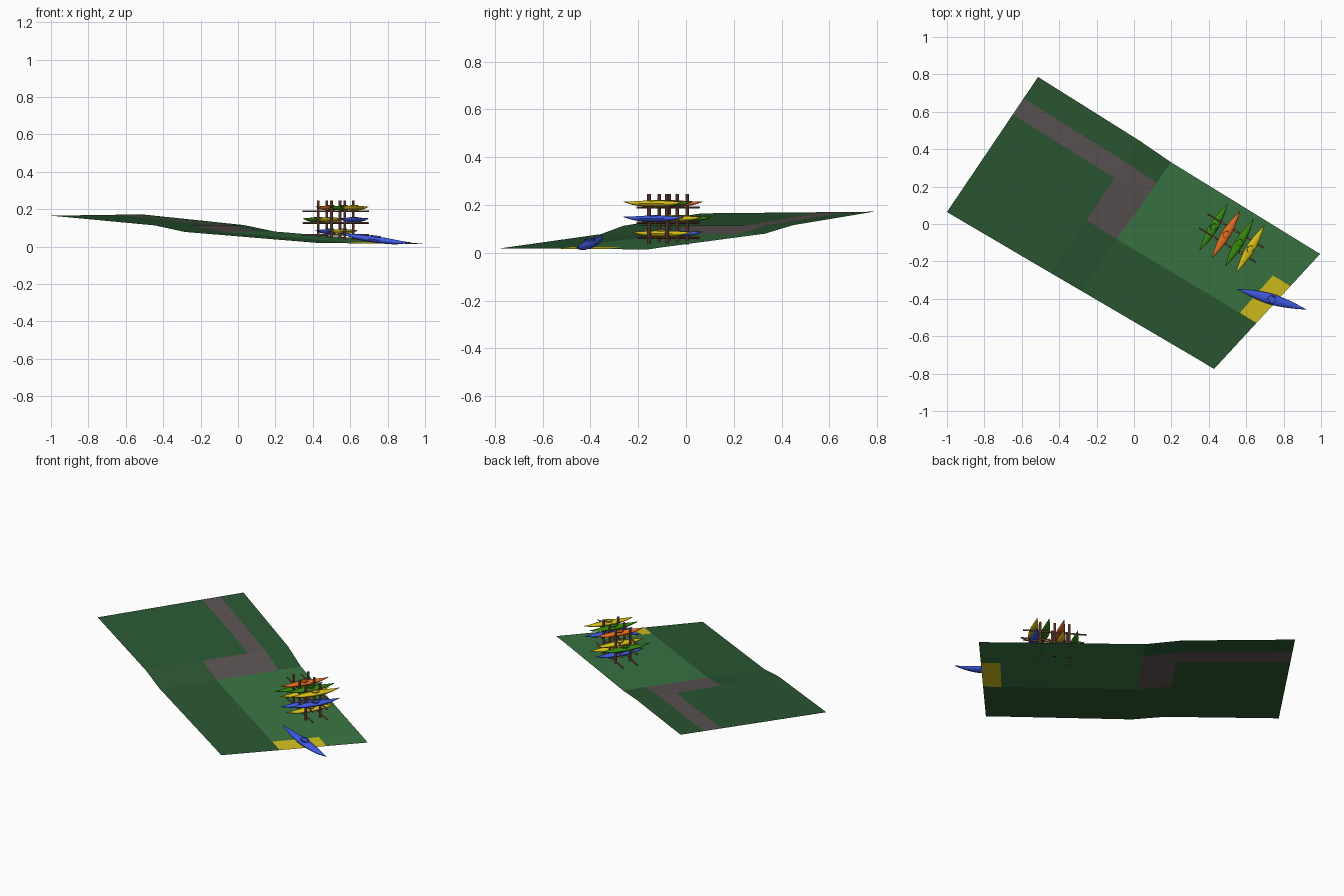
import bpy, math
from mathutils import Vector, Matrix

if "Cube" in bpy.data.objects:
    bpy.data.objects.remove(bpy.data.objects["Cube"])


def material(name, rgb):
    m = bpy.data.materials.new(name)
    m.diffuse_color = [(c / 255) ** 2.2 for c in rgb] + [1]
    m.use_nodes = True
    m.node_tree.nodes["Principled BSDF"].inputs["Base Color"].default_value = m.diffuse_color
    return m


MATS = {n: material(n, c) for n, c in {
    "grass": (47, 88, 53), "lawn": (60, 115, 68), "path": (92, 84, 84),
    "sand": (208, 188, 35), "wood": (140, 95, 78), "blue": (65, 90, 225),
    "yellow": (215, 190, 30), "orange": (228, 110, 38), "green": (58, 135, 24)}.items()}


def mesh_object(name, verts, faces, mats):
    me = bpy.data.meshes.new(name)
    me.from_pydata(verts, [], faces)
    for m in mats:
        me.materials.append(MATS[m])
    ob = bpy.data.objects.new(name, me)
    bpy.context.collection.objects.link(ob)
    return ob


# Sloping ground sheet: columns run from the near edge to the far edge
columns = [((-1, .064, .165), (-.513, .786, .172)),
           ((-.445, -.262, .113), (.03, .445, .115)),
           ((-.284, -.356, .078), (.198, .33, .08)),
           ((.345, -.725, .026), (.897, -.10, .023)),
           ((.428, -.775, .019), (.995, -.16, .014))]
rows = [0, .4, .72, .84, 1]
zones = [[0, 0, 2, 0], [0, 2, 2, 0], [0, 1, 1, 1], [0, 3, 1, 1]]
verts = [Vector(a).lerp(Vector(b), v) for a, b in columns for v in rows]
faces = [(c * 5 + r, c * 5 + r + 5, c * 5 + r + 6, c * 5 + r + 1)
         for c in range(4) for r in range(4)]
ground = mesh_object("ground", verts, faces, ["grass", "lawn", "path", "sand"])
for i, p in enumerate(ground.data.polygons):
    p.material_index = zones[i // 4][i % 4]


def rod(name, a, b, radius):
    a, b = Vector(a), Vector(b)
    bpy.ops.mesh.primitive_cylinder_add(vertices=10, radius=radius,
                                        depth=(b - a).length, location=(a + b) / 2)
    ob = bpy.context.object
    ob.name = name
    ob.rotation_euler = (b - a).to_track_quat('Z', 'Y').to_euler()
    ob.data.materials.append(MATS["wood"])
    bpy.ops.object.shade_smooth_by_angle()


# Rack directions: along the rack, and along the boats
along = Vector((.857, -.515, 0))
across = Vector((.515, .857, 0))
centre = Vector((.5225, -.075, 0))
UP = Vector((0, 0, 1))
LEVELS = [.063, .126, .189]

# Storage rack: two rows of three posts with three cross bars each
for side in (-1, 1):
    row = centre + across * side * .044
    for k in (-1, 0, 1):
        foot = row + along * k * .082
        rod("rack_post", foot + UP * .035, foot + UP * .247, .0075)
    for z in LEVELS:
        rod("rack_bar", row - along * .178 + UP * z, row + along * .178 + UP * z, .0045)


def kayak(name, start, end, half_width, height, colour):
    """Pointed hull lofted from oval rings, with a cockpit rim and well."""
    start, end = Vector(start), Vector(end)
    length = (end - start).length
    n, rings = 14, 17
    vs, fs = [], []
    for i in range(rings):
        t = -1 + 2 * i / (rings - 1)
        w = half_width * max(1 - abs(t) ** 1.7, .04)
        h = height / 2 * max(1 - abs(t) ** 2.4, .12)
        lift = height * .3 * t ** 4
        for j in range(n):
            a = 2 * math.pi * j / n
            vs.append((t * length / 2, w * math.cos(a), h * math.sin(a) + lift))
    for i in range(rings - 1):
        for j in range(n):
            k = (j + 1) % n
            fs.append((i * n + j, i * n + k, (i + 1) * n + k, (i + 1) * n + j))
    fs += [tuple(range(n))[::-1], tuple(range((rings - 1) * n, rings * n))]
    # Cockpit: outer wall, rim and sunken seat floor
    m = 20
    base = len(vs)
    profile = [(1, .3), (1.06, .6), (.86, .6), (.8, .46), (0.01, .46)]
    for r, z in profile:
        for j in range(m):
            a = 2 * math.pi * j / m
            vs.append((half_width * .95 * r * math.cos(a), half_width * .7 * r * math.sin(a), height * z))
    for i in range(len(profile) - 1):
        for j in range(m):
            k = (j + 1) % m
            fs.append((base + i * m + j, base + i * m + k,
                       base + (i + 1) * m + k, base + (i + 1) * m + j))
    ob = mesh_object(name, vs, fs, [colour])
    x = (end - start).normalized()
    y = UP.cross(x).normalized()
    rot = Matrix((x, y, x.cross(y))).transposed().to_4x4()
    ob.matrix_world = Matrix.Translation((start + end) / 2) @ rot
    bpy.context.view_layer.objects.active = ob
    bpy.ops.object.select_all(action='DESELECT')
    ob.select_set(True)
    bpy.ops.object.shade_smooth_by_angle(angle=math.radians(40))


# Racked boats: (level, slot along rack, colour)
slots = [-.113, -.036, .048, .115]
for level, slot, colour in [(0, 1, "blue"), (0, 2, "yellow"),
                            (1, 0, "green"), (1, 1, "yellow"), (1, 3, "blue"),
                            (2, 1, "orange"), (2, 2, "green"), (2, 3, "yellow")]:
    mid = centre + along * slots[slot] + UP * (LEVELS[level] + .017)
    kayak("racked_kayak", mid - across * .147, mid + across * .147, .025, .026, colour)

# Boat launching off the landing
kayak("launched_kayak", (.55, -.347, .063), (.92, -.457, .012), .029, .034, "blue")
